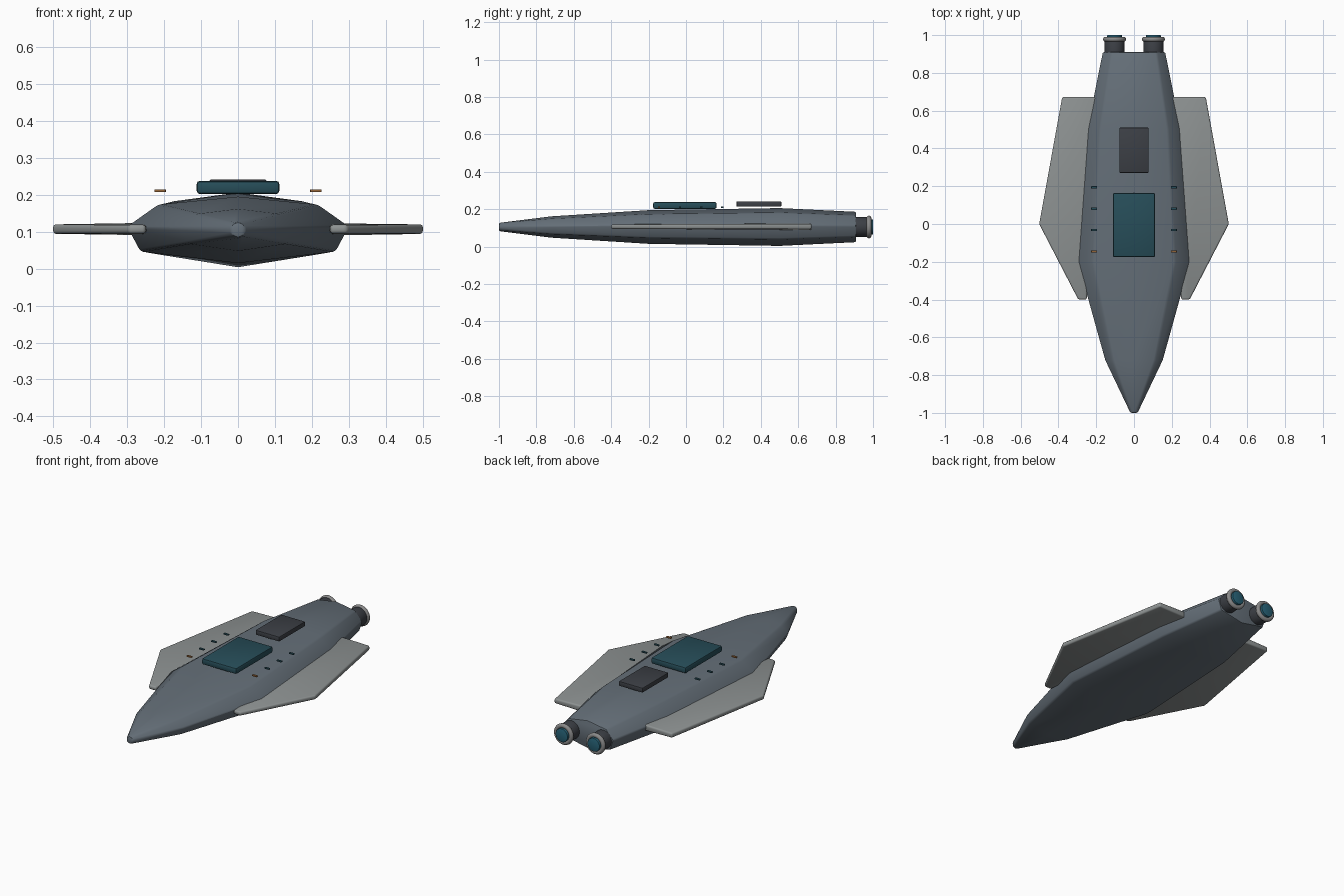
import bpy, bmesh, math

if "Cube" in bpy.data.objects:
    bpy.data.objects.remove(bpy.data.objects["Cube"])

CZ = 0.105  # height of the centre line


def material(name, r, g, b):
    m = bpy.data.materials.new(name)
    m.diffuse_color = (r, g, b, 1)
    m.use_nodes = True
    m.node_tree.nodes["Principled BSDF"].inputs["Base Color"].default_value = m.diffuse_color
    return m


HULL = material("hull_grey", 0.13, 0.16, 0.19)
WING = material("wing_grey", 0.27, 0.29, 0.29)
DARK = material("dark_metal", 0.045, 0.05, 0.06)
TEAL = material("teal_glass", 0.02, 0.075, 0.10)
GLOW = material("engine_glow", 0.02, 0.12, 0.18)
AMBER = material("amber_light", 0.30, 0.13, 0.04)
RING = material("ring_metal", 0.25, 0.25, 0.25)


def finish(ob, name, mat, bevel=0, segments=2, angle=30):
    ob.name = name
    ob.data.materials.append(mat)
    bpy.ops.object.select_all(action='DESELECT')
    ob.select_set(True)
    bpy.context.view_layer.objects.active = ob
    if bevel:
        mod = ob.modifiers.new("bevel", 'BEVEL')
        mod.width = bevel
        mod.segments = segments
        mod.limit_method = 'ANGLE'
        mod.angle_limit = math.radians(30)
        bpy.ops.object.modifier_apply(modifier=mod.name)
    bpy.ops.object.shade_smooth_by_angle(angle=math.radians(angle))
    return ob


def loft(name, rings, mat, bevel, segments=2):
    """Skin equal-length rings of points and cap both ends."""
    bm = bmesh.new()
    loops = [[bm.verts.new(p) for p in ring] for ring in rings]
    n = len(loops[0])
    for a, b in zip(loops, loops[1:]):
        for i in range(n):
            j = (i + 1) % n
            bm.faces.new((a[i], a[j], b[j], b[i]))
    bm.faces.new(loops[0])
    bm.faces.new(loops[-1])
    bmesh.ops.recalc_face_normals(bm, faces=bm.faces)
    me = bpy.data.meshes.new(name)
    bm.to_mesh(me)
    bm.free()
    ob = bpy.data.objects.new(name, me)
    bpy.context.collection.objects.link(ob)
    return finish(ob, name, mat, bevel, segments)


def box(name, x, y, z, sx, sy, sz, mat, bevel):
    bpy.ops.mesh.primitive_cube_add(size=1, location=(x, y, z))
    ob = bpy.context.object
    ob.scale = (sx, sy, sz)
    bpy.ops.object.transform_apply(location=False, rotation=False, scale=True)
    return finish(ob, name, mat, bevel)


def tube(name, x, y0, y1, r, mat, bevel=0):
    bpy.ops.mesh.primitive_cylinder_add(
        vertices=32, radius=r, depth=y1 - y0,
        location=(x, (y0 + y1) / 2, CZ), rotation=(math.pi / 2, 0, 0))
    return finish(bpy.context.object, name, mat, bevel)


# Hull: stations of (y, half width, half height) with an eight-sided section
STATIONS = [(-1.0, 0.02, 0.022), (-0.72, 0.155, 0.057), (-0.2, 0.30, 0.09),
            (0.5, 0.25, 0.101), (0.91, 0.167, 0.081)]
SECTION = [(0, 1), (0.72, 0.76), (1, 0.1), (0.88, -0.65),
           (0, -1), (-0.88, -0.65), (-1, 0.1), (-0.72, 0.76)]
loft("hull", [[(u * w, y, CZ + v * h) for u, v in SECTION]
              for y, w, h in STATIONS], HULL, 0.008)

# Wings: a flat outline, thinner towards the tip
OUTLINE = [(0.25, -0.4, 0.012), (0.295, -0.4, 0.012), (0.502, 0.0, 0.013),
           (0.38, 0.672, 0.014), (0.19, 0.672, 0.018)]
for side, s in (("left", -1), ("right", 1)):
    loft("wing_" + side, [[(s * x, y, 0.107 + k * t) for x, y, t in OUTLINE]
                          for k in (-1, 1)], WING, 0.009, 3)

# Canopy and rear deck hatch
box("canopy", 0, -0.006, 0.22, 0.224, 0.34, 0.036, TEAL, 0.009)
box("rear_hatch", 0, 0.39, 0.228, 0.154, 0.24, 0.028, DARK, 0.005)

# Engines and deck lights on both sides
for side, s in (("left", -1), ("right", 1)):
    x = s * 0.103
    tube("engine_nozzle_" + side, x, 0.86, 0.972, 0.053, DARK, 0.003)
    bpy.ops.mesh.primitive_torus_add(
        major_radius=0.048, minor_radius=0.013, major_segments=32,
        minor_segments=12, location=(x, 0.978, CZ), rotation=(math.pi / 2, 0, 0))
    finish(bpy.context.object, "engine_ring_" + side, RING, angle=60)
    tube("engine_glow_" + side, x, 0.965, 1.0, 0.039, GLOW, 0.002)
    for i in range(4):
        box(f"deck_light_{side}_{i + 1}", s * 0.211, -0.145 + 0.113 * i, 0.211,
            0.031, 0.012, 0.007, TEAL if i else AMBER, 0.001)
